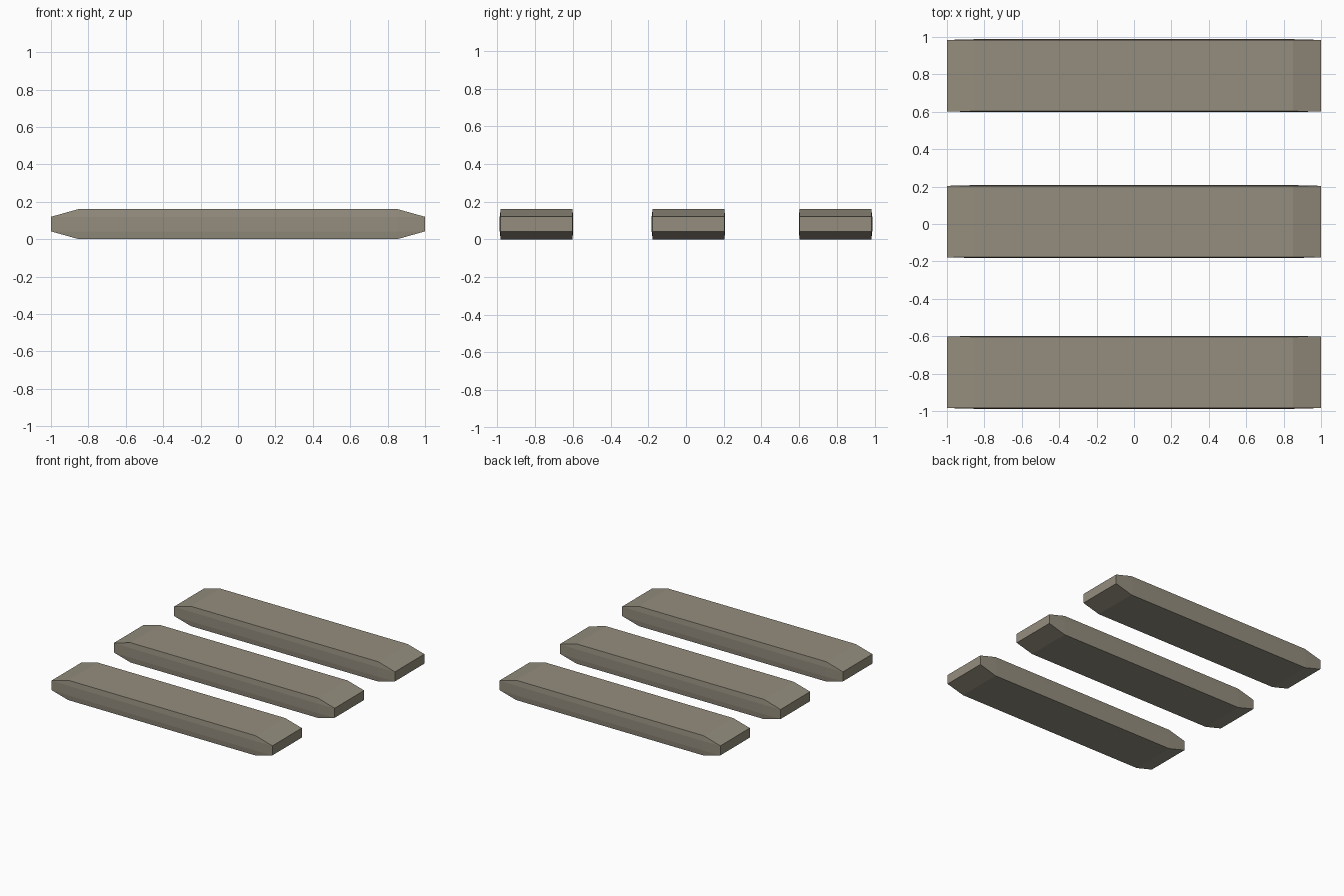
import bpy, bmesh

if "Cube" in bpy.data.objects:
    bpy.data.objects.remove(bpy.data.objects["Cube"])

wood = bpy.data.materials.new("weathered_wood")
wood.diffuse_color = (0.296, 0.266, 0.207, 1)
wood.use_nodes = True
wood.node_tree.nodes["Principled BSDF"].inputs["Base Color"].default_value = wood.diffuse_color

H = 0.162            # plank thickness
Z_LO, Z_HI = 0.042, 0.12   # flat band on sides and end caps


def section(bm, x, half_outer, half_mid, z_bottom, z_top):
    """Eight-point cross-section: slightly bulged sides."""
    pts = [(-half_outer, z_bottom), (half_outer, z_bottom),
           (half_mid, Z_LO), (half_mid, Z_HI),
           (half_outer, z_top), (-half_outer, z_top),
           (-half_mid, Z_HI), (-half_mid, Z_LO)]
    return [bm.verts.new((x, y, z)) for y, z in pts]


def plank(name, y):
    bm = bmesh.new()
    # tapered end, full body, tapered end
    rings = [section(bm, x, o, m, zb, zt) for x, o, m, zb, zt in (
        (-1.0, 0.191, 0.191, Z_LO, Z_HI),
        (-0.85, 0.190, 0.195, 0, H),
        (0.85, 0.190, 0.195, 0, H),
        (1.0, 0.191, 0.191, Z_LO, Z_HI))]
    for a, b in zip(rings, rings[1:]):
        for i in range(8):
            j = (i + 1) % 8
            bm.faces.new((a[i], a[j], b[j], b[i]))
    # end caps
    bm.faces.new(rings[0])
    bm.faces.new(rings[-1])
    bmesh.ops.remove_doubles(bm, verts=bm.verts, dist=0.0005)
    bmesh.ops.recalc_face_normals(bm, faces=bm.faces)
    me = bpy.data.meshes.new(name)
    bm.to_mesh(me)
    bm.free()
    me.materials.append(wood)
    ob = bpy.data.objects.new(name, me)
    ob.location.y = y
    bpy.context.collection.objects.link(ob)


for name, y in (("front_plank", -0.793), ("middle_plank", 0.013), ("back_plank", 0.793)):
    plank(name, y)
